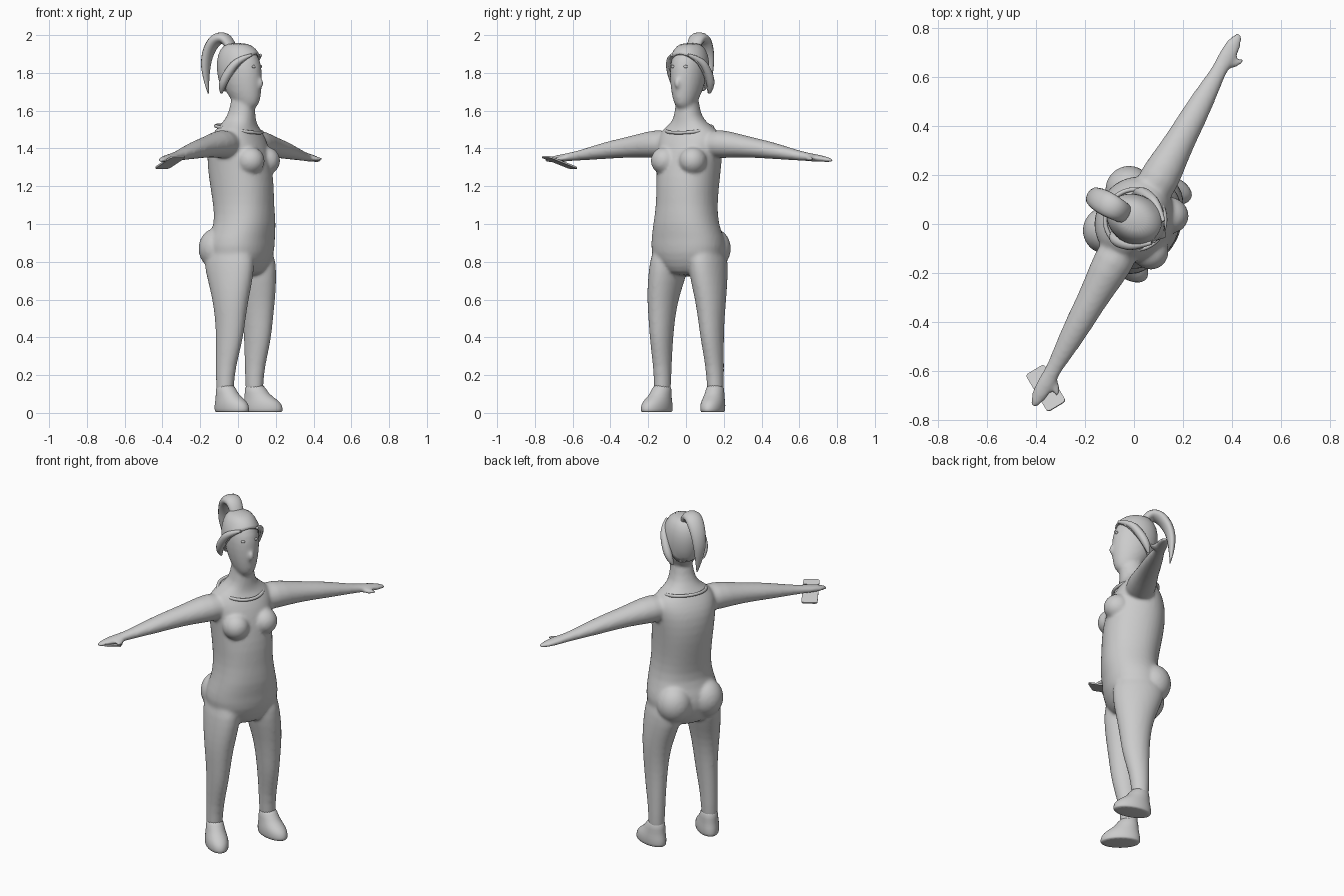
import bpy, bmesh, math
from mathutils import Matrix, Vector

if "Cube" in bpy.data.objects:
    bpy.data.objects.remove(bpy.data.objects["Cube"])

grey = bpy.data.materials.new("plain grey")
grey.use_nodes = True
colour = (0.6, 0.6, 0.6, 1)
grey.diffuse_color = colour
grey.node_tree.nodes["Principled BSDF"].inputs["Base Color"].default_value = colour

# The figure is built facing -y, then turned as a whole
PLACE = Matrix.Rotation(math.radians(61), 4, "Z") @ Matrix.Translation((0.018, 0, 0))


def finish(name, bm, subdivide=0):
    bmesh.ops.recalc_face_normals(bm, faces=bm.faces)
    mesh = bpy.data.meshes.new(name)
    bm.to_mesh(mesh)
    bm.free()
    mesh.materials.append(grey)
    mesh.polygons.foreach_set("use_smooth", [True] * len(mesh.polygons))
    obj = bpy.data.objects.new(name, mesh)
    bpy.context.collection.objects.link(obj)
    obj.matrix_world = PLACE
    if subdivide:
        obj.modifiers.new("Subdivision", "SUBSURF").levels = subdivide
        obj.modifiers["Subdivision"].render_levels = subdivide
    return obj


def loft(bm, rows, axis="z", sides=20, power=1.0):
    """Skin of rounded sections; each row is position, centre 1, centre 2, radius 1, radius 2."""
    rings = []
    for t, c1, c2, r1, r2 in rows:
        ring = []
        for i in range(sides):
            a = 2 * math.pi * i / sides
            c, s = math.cos(a), math.sin(a)
            u = c1 + r1 * math.copysign(abs(c) ** power, c)
            v = c2 + r2 * math.copysign(abs(s) ** power, s)
            ring.append(bm.verts.new((u, v, t) if axis == "z" else (t, u, v)))
        rings.append(ring)
    for low, high in zip(rings, rings[1:]):
        for i in range(sides):
            j = (i + 1) % sides
            bm.faces.new((low[i], low[j], high[j], high[i]))
    bm.faces.new(rings[0])
    bm.faces.new(rings[-1])


def ball(bm, centre, radii, turn=0):
    m = Matrix.Translation(centre) @ Matrix.Rotation(turn, 4, "Z") @ Matrix.Diagonal((*radii, 1))
    bmesh.ops.create_uvsphere(bm, u_segments=20, v_segments=12, radius=1, matrix=m)


def tube(name, points, radii, depth, flatten=1.0, cyclic=False):
    """Smooth tapered strand, widened along x by flatten."""
    curve = bpy.data.curves.new(name, "CURVE")
    curve.dimensions = "3D"
    curve.bevel_depth = depth
    curve.bevel_resolution = 4
    curve.use_fill_caps = True
    curve.materials.append(grey)
    spline = curve.splines.new("NURBS")
    spline.points.add(len(points) - 1)
    for p, co, r in zip(spline.points, points, radii):
        p.co = (co[0] / flatten, co[1], co[2], 1)
        p.radius = r
    spline.order_u = 3
    spline.use_cyclic_u = cyclic
    spline.use_endpoint_u = not cyclic
    obj = bpy.data.objects.new(name, curve)
    bpy.context.collection.objects.link(obj)
    obj.matrix_world = PLACE @ Matrix.Diagonal((flatten, 1, 1, 1))


# Body: torso, limbs and head fused into one skin
body = bmesh.new()
loft(body, [(z, 0, y, a, b) for z, y, a, b in (
    (0.72, 0, 0.08, 0.10), (0.77, 0, 0.17, 0.14), (0.85, -0.005, 0.205, 0.17),
    (0.92, -0.01, 0.2, 0.165), (1.0, -0.035, 0.175, 0.155), (1.1, -0.024, 0.16, 0.158),
    (1.2, -0.015, 0.163, 0.168), (1.3, 0, 0.168, 0.168), (1.4, 0.01, 0.178, 0.155),
    (1.46, 0.01, 0.178, 0.13), (1.505, 0.01, 0.15, 0.1), (1.54, 0, 0.085, 0.085),
    (1.6, -0.018, 0.062, 0.066), (1.7, -0.018, 0.06, 0.06))], power=0.9)
HEAD = ((1.605, -0.05, 0.03, 0.035), (1.635, -0.045, 0.055, 0.07), (1.70, -0.022, 0.078, 0.103),
        (1.78, -0.01, 0.092, 0.118), (1.86, -0.003, 0.092, 0.118), (1.92, 0.005, 0.07, 0.09),
        (1.95, 0.01, 0.035, 0.045))
loft(body, [(z, 0, y, a, b) for z, y, a, b in HEAD])
ball(body, (0, -0.128, 1.745), (0.014, 0.016, 0.025))

for s in (-1, 1):
    # Arm and flat hand with thumb
    loft(body, [(s * x, 0, z, ry, rz) for x, z, ry, rz in (
        (0.08, 1.42, 0.08, 0.07), (0.2, 1.425, 0.085, 0.078), (0.3, 1.415, 0.07, 0.063),
        (0.4, 1.403, 0.06, 0.053), (0.5, 1.39, 0.055, 0.046), (0.62, 1.37, 0.042, 0.032),
        (0.71, 1.356, 0.03, 0.023), (0.77, 1.35, 0.04, 0.02), (0.83, 1.343, 0.03, 0.015),
        (0.875, 1.335, 0.012, 0.009))], axis="x")
    ball(body, (s * 0.755, -0.045, 1.345), (0.04, 0.014, 0.014), s * -0.65)
    # Leg
    loft(body, [(z, s * x, y, a, b) for z, x, y, a, b in (
        (0.05, 0.162, 0.0, 0.044, 0.048), (0.2, 0.159, 0, 0.045, 0.05),
        (0.3, 0.157, -0.012, 0.051, 0.064), (0.4, 0.153, -0.024, 0.058, 0.077),
        (0.5, 0.15, -0.027, 0.066, 0.086), (0.6, 0.145, -0.025, 0.077, 0.102),
        (0.7, 0.13, -0.015, 0.088, 0.128), (0.8, 0.115, 0, 0.092, 0.15),
        (0.88, 0.11, 0, 0.08, 0.13))])
    # Chest and seat fullness
    ball(body, (s * 0.085, -0.11, 1.335), (0.075, 0.08, 0.075))
    ball(body, (s * 0.095, 0.085, 0.87), (0.1, 0.1, 0.11))

skin = finish("body", body, 1)
remesh = skin.modifiers.new("Fuse", "REMESH")
remesh.mode = "VOXEL"
remesh.voxel_size = 0.009
remesh.use_smooth_shade = True
soften = skin.modifiers.new("Soften", "SMOOTH")
soften.factor = 0.5
soften.iterations = 8

for s, side in ((-1, "right"), (1, "left")):
    # Shoe with the toe turned slightly out
    shoe = bmesh.new()
    loft(shoe, [(z, 0, y, a, b) for z, y, a, b in (
        (0.004, -0.048, 0.055, 0.105), (0.006, -0.048, 0.06, 0.11), (0.04, -0.047, 0.063, 0.11),
        (0.07, -0.037, 0.058, 0.092), (0.1, -0.012, 0.05, 0.064), (0.16, 0, 0.046, 0.051))])
    bmesh.ops.transform(shoe, matrix=Matrix.Translation((s * 0.16, 0, 0))
                        @ Matrix.Rotation(s * 0.2, 4, "Z"), verts=shoe.verts)
    finish(side + "_shoe", shoe, 1)
    # Eye
    eye = bmesh.new()
    ball(eye, (s * 0.039, -0.107, 1.833), (0.011, 0.006, 0.008), s * 0.4)
    finish(side + "_eye", eye)
    # Swept lock of hair over the ear
    tube(side + "_hair_lock",
         [(s * 0.05, -0.1, 1.895), (s * 0.097, -0.045, 1.87), (s * 0.112, 0.01, 1.8),
          (s * 0.108, 0.05, 1.73), (s * 0.09, 0.06, 1.695)], (0.3, 0.8, 1, 0.9, 0.3), 0.024)

# Hair cap, cut along a slanted hairline
hair = bmesh.new()
loft(hair, [(z + max(0, z - 1.85) * 0.1, 0, y + 0.004, a + 0.012, b + 0.012)
            for z, y, a, b in HEAD[2:]], sides=28)
bmesh.ops.bisect_plane(hair, geom=hair.verts[:] + hair.edges[:] + hair.faces[:],
                       plane_co=(0, 0, 1.78), plane_no=(0, 1.15, 1), clear_inner=True)
cap = finish("hair_cap", hair, 1)
shell = cap.modifiers.new("Thickness", "SOLIDIFY")
shell.thickness = 0.012

# Ponytail
tube("ponytail", [(0, 0.05, 1.93), (0, 0.075, 1.985), (0, 0.14, 1.985), (0, 0.195, 1.91),
                  (0, 0.21, 1.8), (0.01, 0.195, 1.69)],
     (0.9, 1, 1.15, 1, 0.7, 0.08), 0.028, flatten=1.6)

# Raised neckline of the top
ring = [2 * math.pi * i / 16 for i in range(16)]
tube("neckline", [(0.125 * math.cos(a), 0.005 + 0.125 * math.sin(a),
                   1.503 + 0.02 * math.sin(a)) for a in ring], [1] * 16, 0.009, cyclic=True)

# Phone in the right hand, with rounded corners
phone = bmesh.new()
bmesh.ops.create_cube(phone, size=1, matrix=Matrix.Diagonal((0.088, 0.185, 0.009, 1)))
upright = [e for e in phone.edges if abs(e.verts[0].co.z - e.verts[1].co.z) > 0.005]
bmesh.ops.bevel(phone, geom=upright, offset=0.014, segments=4, profile=0.5, affect="EDGES")
bmesh.ops.transform(phone, matrix=Matrix.Translation((-0.778, -0.01, 1.326))
                    @ Matrix.Rotation(math.radians(-30), 4, "Z")
                    @ Matrix.Rotation(math.radians(-19), 4, "X"), verts=phone.verts)
device = finish("phone", phone)
device.data.polygons.foreach_set("use_smooth", [False] * len(device.data.polygons))
